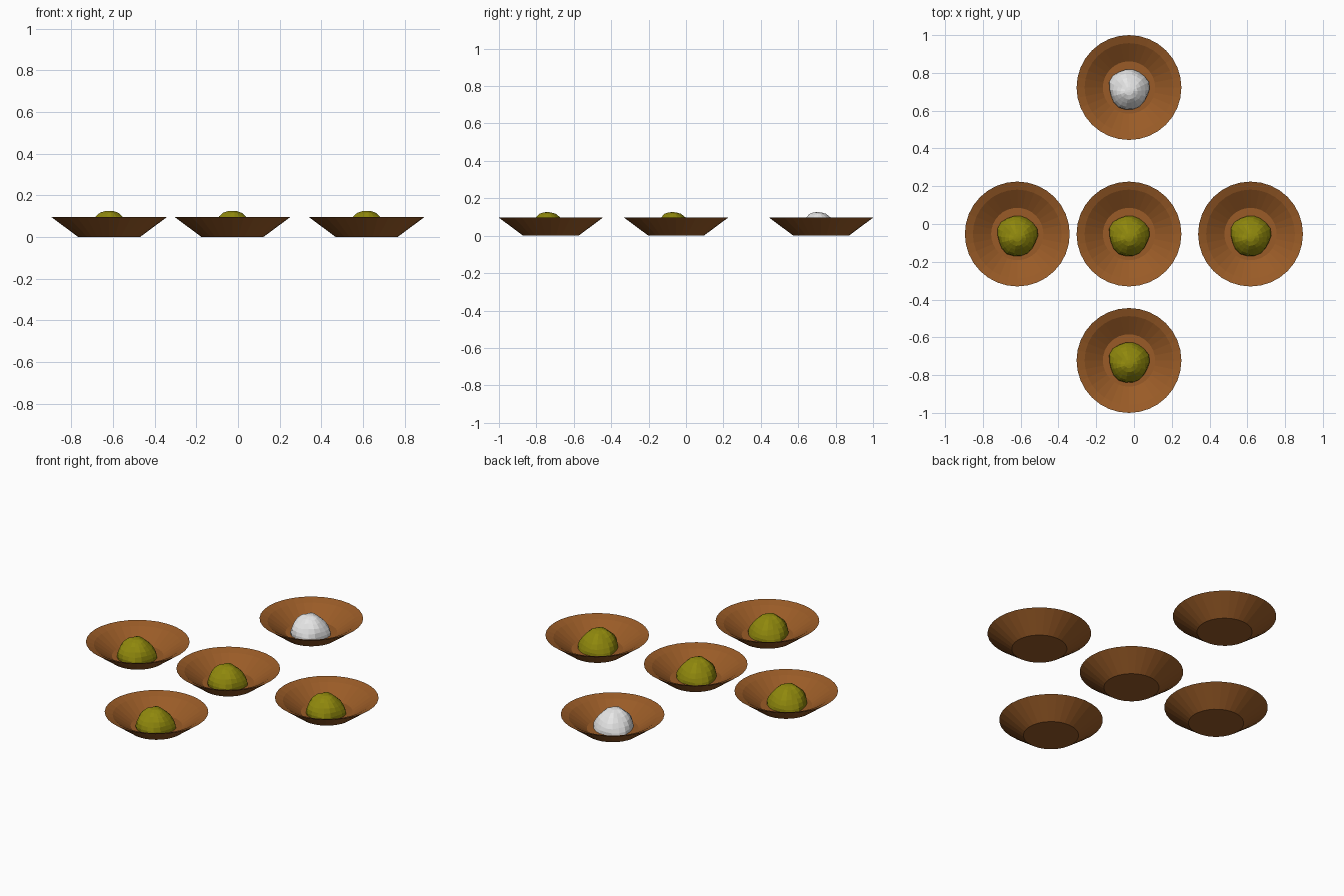
import bpy, bmesh, math

if "Cube" in bpy.data.objects:
    bpy.data.objects.remove(bpy.data.objects["Cube"])


def material(name, rgb):
    m = bpy.data.materials.new(name)
    m.diffuse_color = (*rgb, 1)
    m.use_nodes = True
    m.node_tree.nodes["Principled BSDF"].inputs["Base Color"].default_value = m.diffuse_color
    return m


brown = material("brown_clay", (0.32, 0.105, 0.02))
olive = material("olive_powder", (0.28, 0.25, 0.004))
white = material("white_powder", (0.80, 0.80, 0.80))


def lathe(name, rings, seg, mat, loc, shape=None):
    """Flat-shaded closed solid from (radius, z) rings; shape() can perturb points."""
    bm = bmesh.new()
    loops = []
    for r, z in rings:
        loop = []
        for i in range(seg):
            a = 2 * math.pi * i / seg
            p = (r * math.cos(a), r * math.sin(a), z)
            loop.append(bm.verts.new(shape(a, r, z) if shape else p))
        loops.append(loop)
    for lo, hi in zip(loops, loops[1:]):
        for i in range(seg):
            j = (i + 1) % seg
            bm.faces.new((lo[i], lo[j], hi[j], hi[i]))
    bm.faces.new(loops[0][::-1])
    bm.faces.new(loops[-1])
    me = bpy.data.meshes.new(name)
    bm.to_mesh(me)
    bm.free()
    me.materials.append(mat)
    ob = bpy.data.objects.new(name, me)
    ob.location = loc
    bpy.context.collection.objects.link(ob)
    return ob


# Bowl: straight outer wall, flared inner lip, flat inner floor
BOWL = [(0.148, 0.0), (0.2775, 0.096), (0.235, 0.08), (0.1385, 0.014)]

# Powder heap: lumpy dome leaning slightly to the front
HEAP = [(0.107, 0.012), (0.106, 0.03), (0.099, 0.052), (0.086, 0.075),
        (0.066, 0.097), (0.045, 0.114), (0.022, 0.124), (0.006, 0.126)]


def lumpy(a, r, z):
    k = 1 + 0.035 * math.sin(3 * a + 25 * z) + 0.025 * math.sin(5 * a + 1.3 - 40 * z)
    lean = -0.007 - 0.10 * z
    dz = 0.003 * math.sin(4 * a + 60 * z) if 0.02 < z < 0.12 else 0
    return (r * k * math.cos(a), r * k * math.sin(a) + lean, z + dz)


PLACES = {
    "left": (-0.618, -0.053, olive),
    "centre": (-0.0265, -0.053, olive),
    "right": (0.617, -0.053, olive),
    "front": (-0.0265, -0.7225, olive),
    "back": (-0.0265, 0.7225, white),
}
for side, (x, y, powder) in PLACES.items():
    lathe(side + "_bowl", BOWL, 32, brown, (x, y, 0))
    lathe(side + "_powder_heap", HEAP, 18, powder, (x, y, 0), lumpy)
